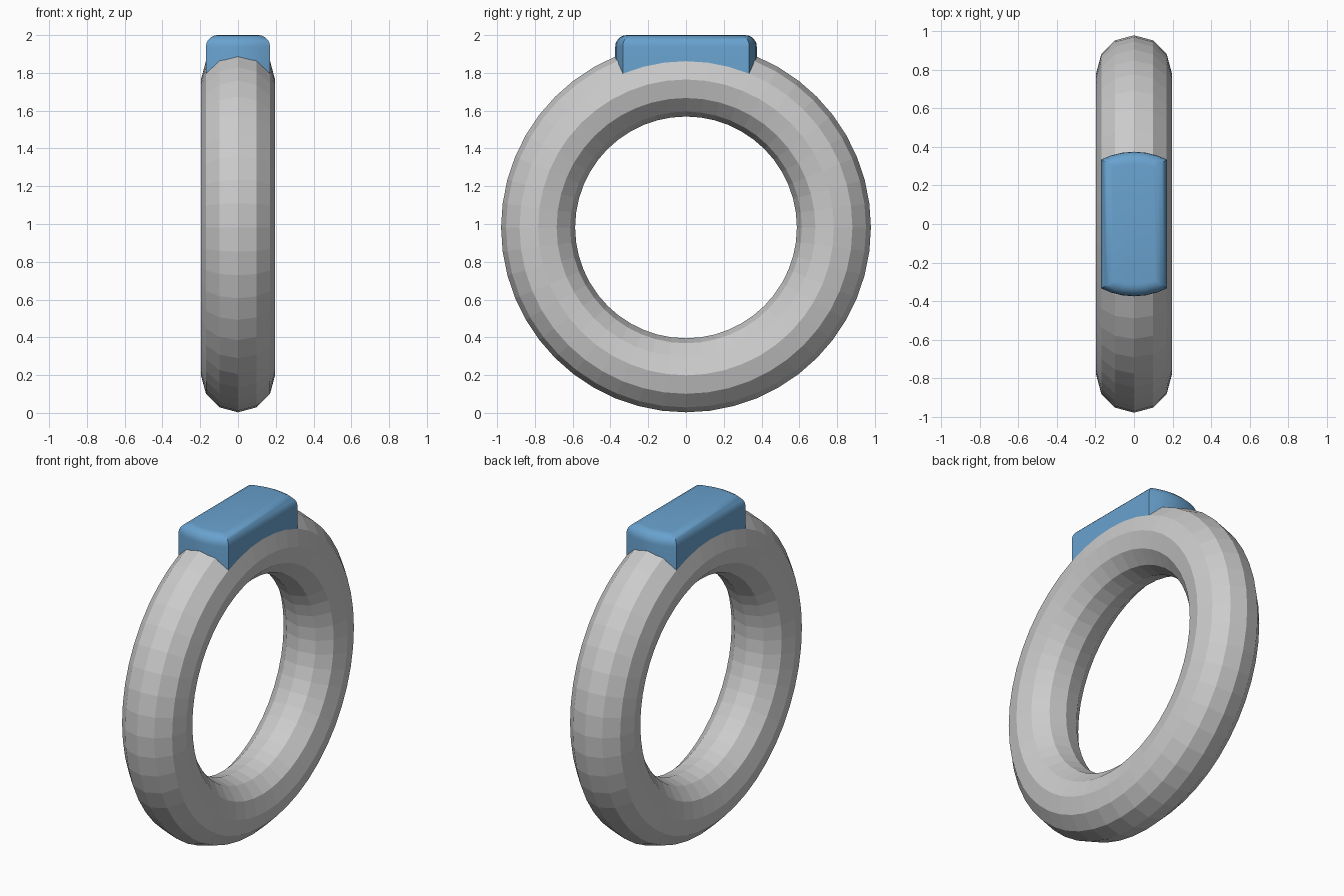
import bpy, bmesh, math

if "Cube" in bpy.data.objects:
    bpy.data.objects.remove(bpy.data.objects["Cube"])

# Band: flat-shaded low-poly torus standing upright in the YZ plane
bpy.ops.mesh.primitive_torus_add(major_segments=48, minor_segments=12,
                                 major_radius=0.783, minor_radius=0.196,
                                 location=(0, 0, 0.982),
                                 rotation=(0, math.pi / 2, 0))
band = bpy.context.object
band.name = "ring_band"

# Stone: plate with straight sides and arced ends, rounded top rim
HALF_W, RADIUS, TOP, BOTTOM, STEPS = 0.17, 0.375, 2.0, 1.71, 6
half = math.asin(HALF_W / RADIUS)
outline = []
for side in (0, math.pi):
    for i in range(STEPS + 1):
        a = side + half - 2 * half * i / STEPS
        outline.append((RADIUS * math.sin(a), RADIUS * math.cos(a)))

bm = bmesh.new()
base = bm.faces.new([bm.verts.new((x, y, BOTTOM)) for x, y in outline])
ext = bmesh.ops.extrude_face_region(bm, geom=[base])
for v in ext["geom"]:
    if isinstance(v, bmesh.types.BMVert):
        v.co.z = TOP
bmesh.ops.recalc_face_normals(bm, faces=bm.faces)
rim = [e for e in bm.edges if all(v.co.z > TOP - 0.001 for v in e.verts)]
bmesh.ops.bevel(bm, geom=rim, offset=0.062, offset_type='OFFSET',
                segments=5, profile=0.5, affect='EDGES')
bmesh.ops.recalc_face_normals(bm, faces=bm.faces)
mesh = bpy.data.meshes.new("ring_stone")
bm.to_mesh(mesh)
bm.free()
stone = bpy.data.objects.new("ring_stone", mesh)
bpy.context.collection.objects.link(stone)

blue = bpy.data.materials.new("blue_stone")
blue.diffuse_color = (0.14, 0.36, 0.62, 1)
blue.use_nodes = True
blue.node_tree.nodes["Principled BSDF"].inputs["Base Color"].default_value = blue.diffuse_color
mesh.materials.append(blue)

bpy.ops.object.select_all(action='DESELECT')
stone.select_set(True)
bpy.context.view_layer.objects.active = stone
bpy.ops.object.shade_smooth_by_angle(angle=math.radians(30))
